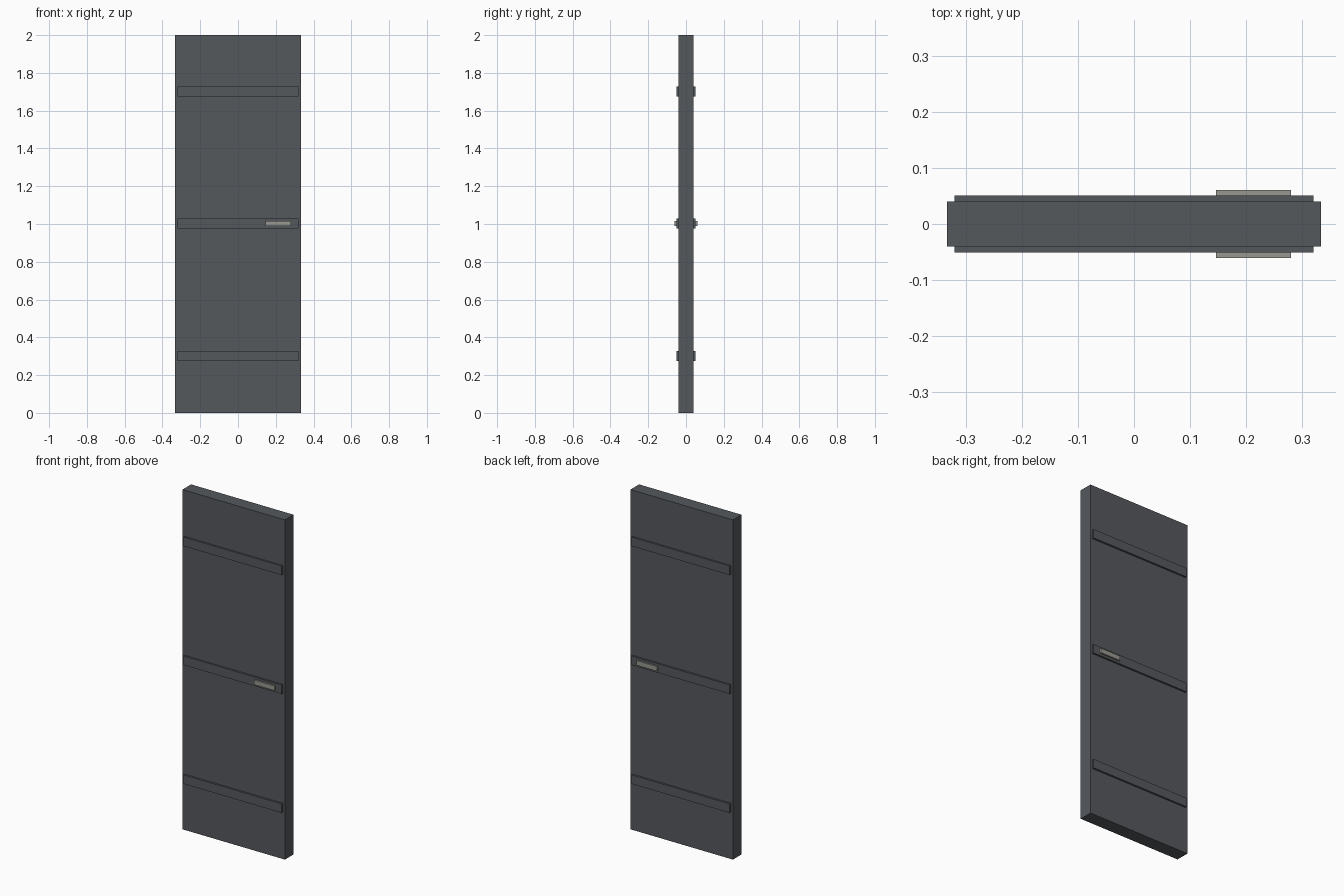
import bpy

cube = bpy.data.objects.get("Cube")
if cube:
    bpy.data.objects.remove(cube, do_unlink=True)


def make_material(name, color):
    mat = bpy.data.materials.new(name)
    mat.use_nodes = True
    mat.diffuse_color = color
    mat.node_tree.nodes["Principled BSDF"].inputs["Base Color"].default_value = color
    return mat


def box(name, center, size, mat):
    bpy.ops.mesh.primitive_cube_add(size=1, location=center)
    obj = bpy.context.object
    obj.name = name
    obj.scale = size
    bpy.ops.object.transform_apply(location=False, rotation=False, scale=True)
    obj.data.materials.append(mat)
    return obj


steel = make_material("dark steel", (0.090, 0.098, 0.108, 1))
handle_metal = make_material("pale handle metal", (0.318, 0.314, 0.282, 1))

# Door slab
box("door_panel", (0, 0, 1), (0.667, 0.08, 2), steel)

# Raised bands and handles on both faces
for side, y in (("front", -1), ("back", 1)):
    for level, z in (("lower", 0.302), ("middle", 1.002), ("upper", 1.702)):
        box(f"{level}_band_{side}", (0, y * 0.045, z), (0.64, 0.014, 0.053), steel).location.y = y * 0.044
    box(f"handle_{side}", (0.213, y * 0.054, 1.002), (0.133, 0.014, 0.027), handle_metal)
